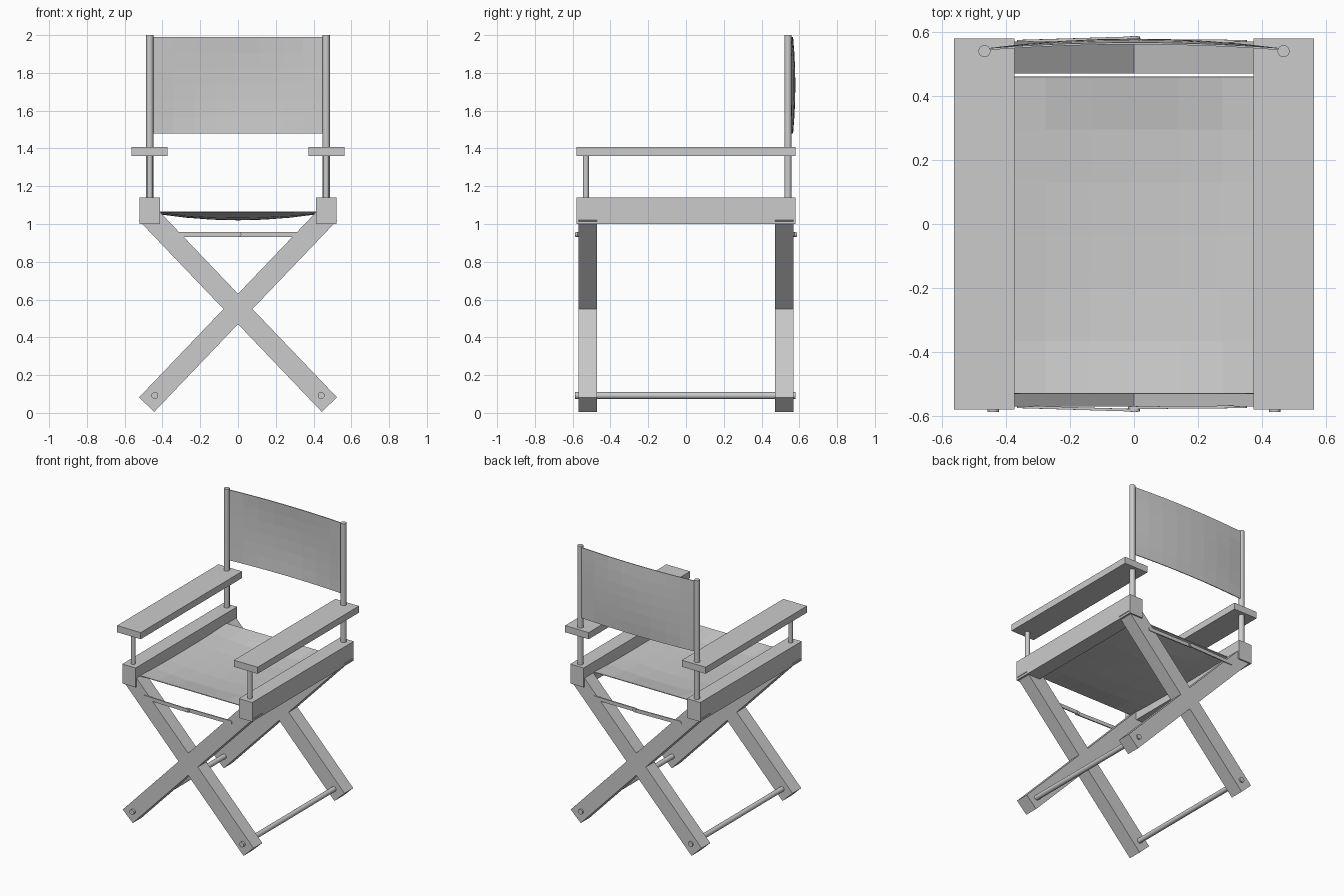
import bpy, bmesh, math
from mathutils import Matrix, Vector

cube = bpy.data.objects.get("Cube")
if cube:
    bpy.data.objects.remove(cube, do_unlink=True)

grey = bpy.data.materials.new("plain grey")
grey.use_nodes = True
grey.diffuse_color = (0.6, 0.6, 0.6, 1)
grey.node_tree.nodes["Principled BSDF"].inputs["Base Color"].default_value = (0.6, 0.6, 0.6, 1)


def finish(name, bm, smooth=False):
    bmesh.ops.recalc_face_normals(bm, faces=bm.faces)
    mesh = bpy.data.meshes.new(name)
    bm.to_mesh(mesh)
    bm.free()
    mesh.materials.append(grey)
    obj = bpy.data.objects.new(name, mesh)
    bpy.context.collection.objects.link(obj)
    if smooth:
        bpy.ops.object.select_all(action='DESELECT')
        obj.select_set(True)
        bpy.context.view_layer.objects.active = obj
        bpy.ops.object.shade_smooth_by_angle()
    return obj


def box(name, centre, size, tilt=0):
    bm = bmesh.new()
    matrix = (Matrix.Translation(centre) @ Matrix.Rotation(tilt, 4, 'Y')
              @ Matrix.Diagonal((*size, 1)))
    bmesh.ops.create_cube(bm, size=1, matrix=matrix)
    return finish(name, bm)


def rod(name, start, end, radius):
    start, end = Vector(start), Vector(end)
    axis = end - start
    bm = bmesh.new()
    matrix = (Matrix.Translation((start + end) / 2)
              @ axis.to_track_quat('Z', 'Y').to_matrix().to_4x4())
    bmesh.ops.create_cone(bm, cap_ends=True, segments=16, radius1=radius,
                          radius2=radius, depth=axis.length, matrix=matrix)
    return finish(name, bm, True)


def cloth(name, point, columns, rows, thickness):
    # Grid sheet with u and v running from -1 to 1
    bm = bmesh.new()
    grid = [[bm.verts.new(point(2 * i / columns - 1, 2 * j / rows - 1))
             for i in range(columns + 1)] for j in range(rows + 1)]
    for j in range(rows):
        for i in range(columns):
            bm.faces.new((grid[j][i], grid[j][i + 1], grid[j + 1][i + 1], grid[j + 1][i]))
    obj = finish(name, bm)
    mod = obj.modifiers.new("thickness", 'SOLIDIFY')
    mod.thickness = thickness
    mod.offset = 0
    return obj


def flat_bar(name, x0, y0, x1, y1, z, radius, thickness):
    # Round-ended strip lying in the xz plane, slightly skewed in y
    bm = bmesh.new()
    ring = []
    for end, (x, y) in enumerate(((x0, y0), (x1, y1))):
        side = math.copysign(1, x1 - x0) * (1 if end else -1)
        for k in range(7):
            a = math.pi * (k / 6 - 0.5) * (1 if end else -1)
            ring.append(bm.verts.new((x + side * radius * math.cos(a),
                                      y - thickness / 2, z + radius * math.sin(a))))
    face = bm.faces.new(ring)
    out = bmesh.ops.extrude_face_region(bm, geom=[face])
    moved = [g for g in out["geom"] if isinstance(g, bmesh.types.BMVert)]
    bmesh.ops.translate(bm, verts=moved, vec=(0, thickness, 0))
    return finish(name, bm)


# Side frames: rail, armrest, posts and foot dowel
for side, s in (("left", 1), ("right", -1)):
    box(f"{side}_seat_rail", (s * 0.467, 0, 1.07), (0.107, 1.16, 0.14))
    box(f"{side}_armrest", (s * 0.468, 0, 1.383), (0.19, 1.16, 0.048))
    rod(f"{side}_front_post", (s * 0.467, -0.53, 1.1), (s * 0.467, -0.53, 1.38), 0.016)
    rod(f"{side}_back_post", (s * 0.467, 0.54, 1.1), (s * 0.467, 0.54, 2.0), 0.019)
    rod(f"{side}_foot_dowel", (s * 0.44, -0.588, 0.092), (s * 0.44, 0.58, 0.092), 0.018)

# Crossed legs and folding stays, front and back
slope = math.radians(46.3)
for end, e in (("front", -1), ("back", 1)):
    for side, s in (("left", 1), ("right", -1)):
        box(f"{end}_leg_to_{side}", (0, e * 0.52, 0.55), (1.4, 0.1, 0.111), -s * slope)
    flat_bar(f"{end}_stay_right", -0.352, e * 0.571, 0.005, e * 0.582, 0.945, 0.013, 0.008)
    flat_bar(f"{end}_stay_left", 0.34, e * 0.571, -0.005, e * 0.574, 0.945, 0.013, 0.008)
    rod(f"{end}_stay_pivot", (0, e * 0.568, 0.945), (0, e * 0.588, 0.945), 0.011)

# Sagging seat cloth
cloth("seat_cloth",
      lambda u, v: (0.415 * u, -0.035 + 0.495 * v,
                    1.064 - 0.042 * (1 - 0.75 * u * u) * (1 - abs(v) ** 3)),
      6, 6, 0.005)

# Backrest cloth bowing rearward between the posts
cloth("backrest_cloth",
      lambda u, v: (0.46 * u,
                    0.546 + (1 - u * u) * (0.018 + 0.012 * (1 - v * v)),
                    1.735 + 0.255 * v),
      8, 6, 0.006)
